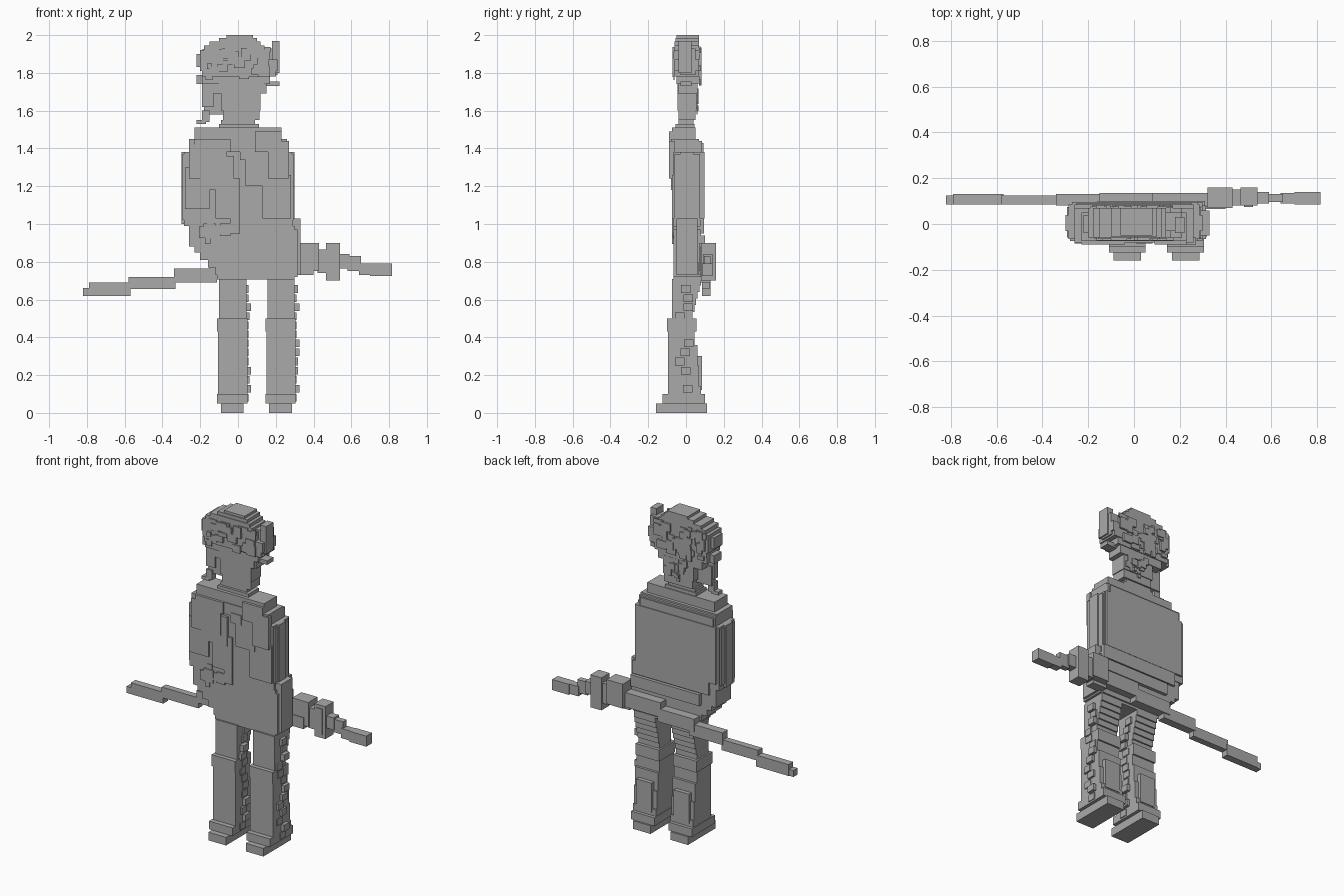
import bpy
import bmesh
import random
from mathutils import Matrix, Vector

random.seed(4)
default_cube = bpy.data.objects.get("Cube")
if default_cube:
    bpy.data.objects.remove(default_cube, do_unlink=True)

# One plain grey for the whole figure
grey = bpy.data.materials.new("plain_grey")
grey.use_nodes = True
shade = (0.4, 0.4, 0.4, 1)
grey.diffuse_color = shade
grey.node_tree.nodes["Principled BSDF"].inputs["Base Color"].default_value = shade


def add_block(mesh_builder, x_range, y_range, z_range):
    """Add one axis-aligned block given its three extents."""
    low = Vector((x_range[0], y_range[0], z_range[0]))
    high = Vector((x_range[1], y_range[1], z_range[1]))
    size = high - low
    placement = Matrix.Translation((low + high) / 2) @ Matrix.Diagonal((*size, 1))
    bmesh.ops.create_cube(mesh_builder, size=1, matrix=placement)


def make_part(name, blocks):
    """Turn a list of (x range, y range, z range) blocks into one object."""
    mesh_builder = bmesh.new()
    for x_range, y_range, z_range in blocks:
        add_block(mesh_builder, x_range, y_range, z_range)
    mesh = bpy.data.meshes.new(name)
    mesh_builder.to_mesh(mesh)
    mesh_builder.free()
    mesh.materials.append(grey)
    part = bpy.data.objects.new(name, mesh)
    bpy.context.collection.objects.link(part)
    return part


def stacked(rows):
    """Blocks stacked downwards: each row is (top, x range, y range), last entry is the bottom."""
    blocks = []
    for upper, lower in zip(rows, rows[1:]):
        blocks.append((upper[1], upper[2], (lower[0], upper[0])))
    return blocks


def chips(count, x_range, z_range, surface, depth, largest):
    """Small raised voxels scattered over a surface facing front or back."""
    blocks = []
    for _ in range(count):
        width = random.uniform(largest / 3, largest)
        height = random.uniform(largest / 3, largest)
        x = random.uniform(x_range[0], x_range[1] - width)
        z = random.uniform(z_range[0], z_range[1] - height)
        reach = surface + depth * random.choice((0.5, 1))
        y_range = (min(surface, reach), max(surface, reach))
        blocks.append(((x, x + width), y_range, (z, z + height)))
    return blocks


# Hair: stepped dome running the full depth of the head
hair_depth = (-.06, .07)
make_part("hair", stacked([
    (2.0, (-.06, .08), (-.05, .07)),
    (1.985, (-.10, .10), (-.055, .07)),
    (1.965, (-.15, .12), hair_depth),
    (1.945, (-.18, .14), hair_depth),
    (1.92, (-.20, .16), hair_depth),
    (1.87, (-.20, .21), hair_depth),
    (1.81, (-.19, .20), hair_depth),
    (1.78, (-.19, .17), (-.05, .065)),
    (1.74, (-.15, .15), (-.04, .06)),
    (1.69,),
]))
make_part("hair_chips_back", chips(45, (-.19, .18), (1.73, 1.94), .07, .012, .07))
make_part("hair_chips_front", chips(28, (-.18, .18), (1.76, 1.94), -.06, -.012, .07))

# Loose tufts at the sides of the hair
make_part("hair_tufts", [
    ((.14, .21), (-.03, .05), (1.79, 1.93)),
    ((.18, .22), (-.04, .03), (1.80, 1.97)),
    ((.15, .22), (-.03, .03), (1.73, 1.755)),
    ((-.22, -.18), (-.04, .04), (1.83, 1.90)),
    ((-.22, -.18), (-.03, .04), (1.74, 1.79)),
])

# Strand of hair hanging at the right side
make_part("hair_strand", [
    ((-.19, -.13), (-.04, 0), (1.62, 1.75)),
    ((-.18, -.08), (-.03, .01), (1.58, 1.70)),
    ((-.19, -.15), (-.04, 0), (1.54, 1.60)),
    ((-.22, -.17), (-.04, 0), (1.53, 1.55)),
])

# Face narrowing to the chin, with the neck below
make_part("face", stacked([
    (1.76, (-.10, .14), (-.045, .06)),
    (1.69, (-.09, .12), (-.045, .055)),
    (1.60, (-.08, .115), (-.04, .05)),
    (1.55, (-.09, .09), (-.04, .04)),
    (1.50,),
]))
make_part("face_chips", chips(16, (-.08, .11), (1.57, 1.74), .055, .012, .05))

# Neck collar and shoulders
make_part("shoulders", stacked([
    (1.53, (-.10, .11), (-.055, .045)),
    (1.51, (-.23, .23), (-.075, .05)),
    (1.45, (-.26, .26), (-.08, .07)),
    (1.38,),
]))

# Torso with a broad back plate
make_part("torso", stacked([
    (1.44, (-.26, .26), (-.075, .085)),
    (1.38, (-.285, .285), (-.065, .085)),
    (1.03, (-.285, .29), (-.065, .085)),
    (.99, (-.26, .30), (-.065, .08)),
    (.88, (-.23, .31), (-.065, .08)),
    (.85, (-.20, .31), (-.065, .08)),
    (.81, (-.16, .31), (-.065, .08)),
    (.77, (-.12, .31), (-.065, .08)),
    (.73, (-.11, .30), (-.065, .08)),
    (.705,),
]))
make_part("back_plate", [
    ((-.27, .28), (.08, .097), (1.03, 1.38)),
    ((-.25, .25), (.08, .092), (1.36, 1.43)),
])

# Arms held close, showing as ridges along the sides
for side, name in ((-1, "right_arm"), (1, "left_arm")):
    edges = [sorted((side * .27, side * .30)), sorted((side * .27, side * .293))]
    make_part(name, [
        (edges[0], (-.03, .04), (1.00, 1.38)),
        (edges[1], (-.06, .075), (1.02, 1.37)),
    ])

# Jacket flaps, left open in a notch at the throat
make_part("jacket_flaps", [
    ((-.23, -.04), (-.09, -.06), (1.38, 1.45)),
    ((-.26, -.06), (-.085, -.06), (1.24, 1.42)),
    ((-.20, -.02), (-.08, -.06), (1.18, 1.36)),
    ((-.12, .01), (-.075, -.06), (1.03, 1.24)),
    ((-.28, -.15), (-.075, -.06), (1.08, 1.30)),
    ((.09, .23), (-.09, -.06), (1.38, 1.49)),
    ((.16, .27), (-.09, -.06), (1.24, 1.44)),
    ((.04, .17), (-.08, -.06), (1.20, 1.41)),
    ((.13, .28), (-.075, -.06), (1.03, 1.26)),
    ((.01, .08), (-.085, -.06), (1.34, 1.40)),
])
make_part("jacket_hem_chips", chips(9, (-.22, .02), (.87, 1.04), -.065, -.008, .09))

# Left hip pouch
make_part("hip_pouch", [
    ((.26, .33), (-.05, .06), (.73, 1.03)),
    ((.24, .315), (-.065, .08), (.72, .97)),
])

# Belt folds across the back of the hips
make_part("belt_folds", [
    ((-.22, .30), (.075, .095), (.95, 1.03)),
    ((-.16, .31), (.075, .10), (.87, .94)),
    ((-.10, .30), (.07, .09), (.72, .78)),
])

# Legs: two copies of the same stepped stack, with boots
thigh_steps = [(.71, (-.10, .045), (-.075, .08))]
for step in range(1, 6):
    height = .71 - step * .035
    thigh_steps.append((height, (-.10, .045), (-.075, .08 - step * .009)))
leg_rows = thigh_steps + [
    (.50, (-.11, .05), (-.10, .055)),
    (.43, (-.105, .05), (-.095, .045)),
    (.36, (-.105, .05), (-.095, .06)),
    (.25, (-.105, .05), (-.095, .07)),
    (.14, (-.105, .05), (-.095, .08)),
    (.10, (-.11, .05), (-.125, .10)),
    (.05, (-.09, .03), (-.16, .11)),
    (0,),
]
for shift, name in ((0, "right_leg"), (.255, "left_leg")):
    leg = make_part(name, stacked(leg_rows))
    leg.location.x = shift
    # Straps and buckles along the inner side of each leg
    straps = []
    for index in range(13):
        bottom = .06 + index * .048
        front = random.uniform(-.06, -.01)
        reach = random.choice((.055, .062, .07))
        straps.append(((.02, reach), (front, front + .05), (bottom, bottom + .04)))
    strap_part = make_part(name + "_straps", straps)
    strap_part.location.x = shift
    calf = make_part(name + "_calf_pad", [((-.08, .025), (.04, .085), (.12, .30))])
    calf.location.x = shift

# Sword blade: stepped segments rising behind the hips
make_part("sword_blade", [
    ((-.82, -.78), (.085, .125), (.62, .66)),
    ((-.79, -.57), (.085, .13), (.62, .69)),
    ((-.58, -.33), (.085, .125), (.655, .72)),
    ((-.34, -.11), (.08, .13), (.69, .765)),
    ((-.15, .10), (.075, .135), (.72, .80)),
    ((.08, .35), (.075, .135), (.75, .84)),
])

# Sword hilt with the hand, guard and pommel
make_part("hand", [
    ((.32, .43), (.07, .16), (.75, .90)),
    ((.42, .48), (.08, .15), (.74, .865)),
    ((.30, .40), (.065, .12), (.73, .80)),
])
make_part("sword_guard", [
    ((.465, .54), (.08, .16), (.70, .90)),
    ((.48, .52), (.075, .15), (.72, .88)),
])
make_part("sword_grip", [
    ((.53, .59), (.09, .14), (.765, .84)),
    ((.58, .65), (.095, .13), (.75, .83)),
    ((.64, .72), (.09, .135), (.73, .79)),
    ((.70, .815), (.085, .14), (.725, .79)),
])
